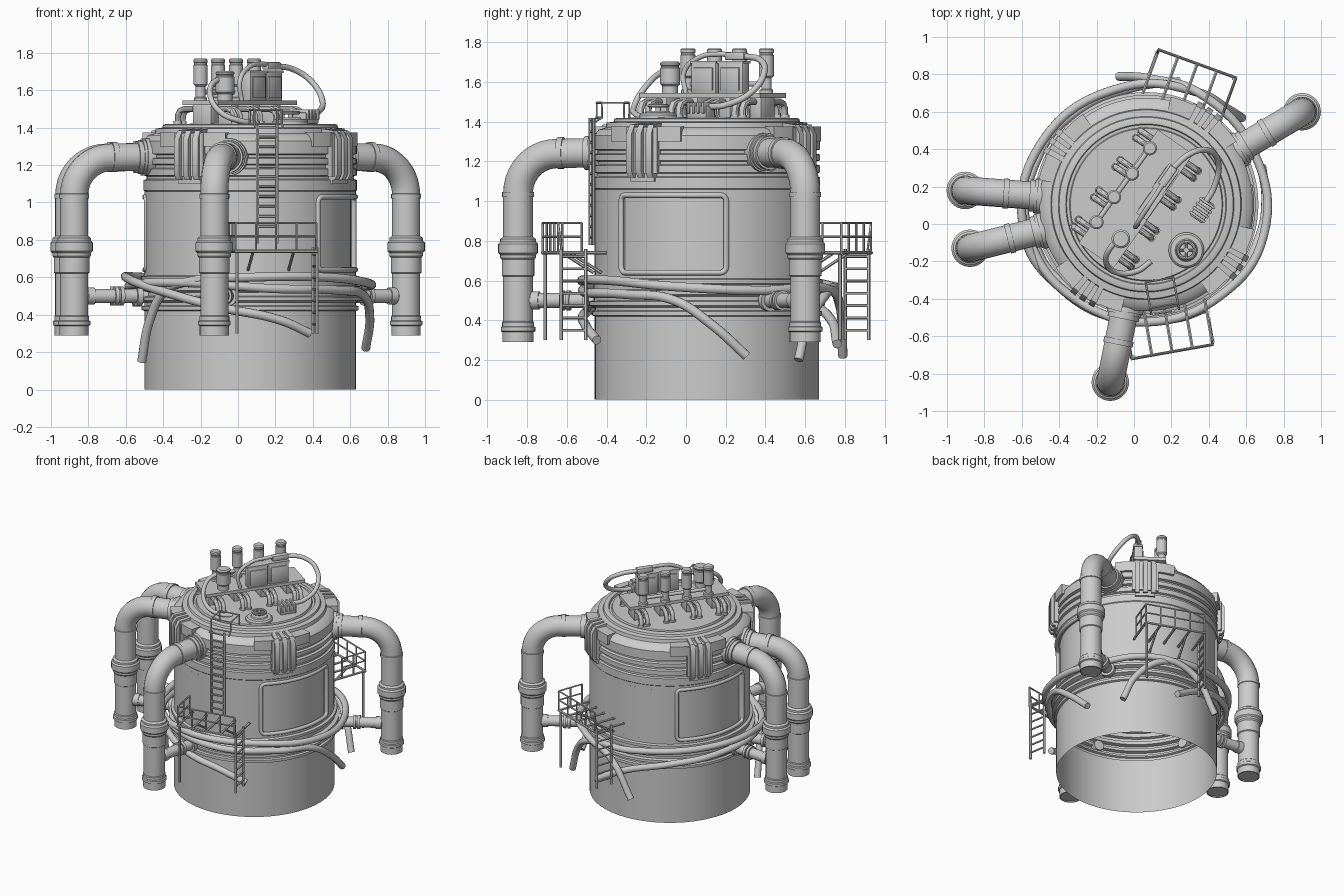
import bpy, bmesh
from math import sin, cos, radians, pi
from mathutils import Vector, Matrix

if "Cube" in bpy.data.objects:
    bpy.data.objects.remove(bpy.data.objects["Cube"])

C = Vector((0.065, 0.105, 0))            # axis of the vessel


def add(name, bm):
    bmesh.ops.recalc_face_normals(bm, faces=bm.faces)
    me = bpy.data.meshes.new(name)
    bm.to_mesh(me)
    bm.free()
    ob = bpy.data.objects.new(name, me)
    bpy.context.collection.objects.link(ob)
    return ob


def P(a, d, z, t=0.0):
    """Point at angle a, distance d from the axis, t sideways."""
    a = radians(a)
    return C + Vector((d * cos(a) - t * sin(a), d * sin(a) + t * cos(a), z))


def lathe(name, prof, a0=0, a1=360, o=C, seg=96, closed=False):
    bm = bmesh.new()
    full = a1 - a0 >= 360
    n = max(3, round(seg * (a1 - a0) / 360))
    rows = []
    for i in range(n if full else n + 1):
        a = radians(a0 + (a1 - a0) * i / n)
        rows.append([bm.verts.new((o.x + r * cos(a), o.y + r * sin(a), o.z + z)) for r, z in prof])
    m = len(prof)
    for i in range(n):
        A, B = rows[i], rows[(i + 1) % len(rows)]
        for j in range(m if closed else m - 1):
            k = (j + 1) % m
            bm.faces.new((A[j], B[j], B[k], A[k]))
    if closed and not full:
        bm.faces.new(rows[0])
        bm.faces.new(rows[-1])
    bmesh.ops.remove_doubles(bm, verts=bm.verts, dist=1e-5)
    return add(name, bm)


def band(name, r0, r1, z0, z1, a0, a1):
    return lathe(name, [(r0, z0), (r1, z0), (r1, z1), (r0, z1)], a0, a1, closed=True)


def cyl(name, p0, p1, r, seg=24):
    p0, p1 = Vector(p0), Vector(p1)
    d = p1 - p0
    M = Matrix.Translation((p0 + p1) / 2) @ d.to_track_quat('Z', 'Y').to_matrix().to_4x4()
    bm = bmesh.new()
    bmesh.ops.create_cone(bm, cap_ends=True, segments=seg, radius1=r, radius2=r, depth=d.length, matrix=M)
    return add(name, bm)


def box(name, c, size, deg=0, bev=0.0):
    bm = bmesh.new()
    M = Matrix.Translation(c) @ Matrix.Rotation(radians(deg), 4, 'Z') @ Matrix.Diagonal((*size, 1))
    bmesh.ops.create_cube(bm, size=1, matrix=M)
    if bev:
        bmesh.ops.bevel(bm, geom=bm.edges[:], offset=bev, segments=2, profile=0.5, affect='EDGES')
    return add(name, bm)


def tube(name, pts, r, smooth=True, cyclic=False, res=4):
    cu = bpy.data.curves.new(name, 'CURVE')
    cu.dimensions, cu.bevel_depth, cu.bevel_resolution = '3D', r, res
    cu.use_fill_caps, cu.resolution_u = True, 8
    sp = cu.splines.new('BEZIER' if smooth else 'POLY')
    P_ = sp.bezier_points if smooth else sp.points
    P_.add(len(pts) - 1)
    for q, p in zip(P_, pts):
        if smooth:
            q.co = p
            q.handle_left_type = q.handle_right_type = 'AUTO'
        else:
            q.co = (*p, 1)
    sp.use_cyclic_u = cyclic
    tmp = bpy.data.objects.new(name, cu)
    bpy.context.collection.objects.link(tmp)
    bpy.context.view_layer.update()
    me = bpy.data.meshes.new_from_object(tmp.evaluated_get(bpy.context.evaluated_depsgraph_get()))
    bpy.data.objects.remove(tmp)
    bpy.context.collection.objects.link(bpy.data.objects.new(name, me))


# Vessel: open skirt with ring stack, middle wall, grooved head and lid
lathe("skirt", [(.565, 0), (.565, .42), (.58, .425), (.58, .445), (.565, .45), (.565, .465), (.595, .475), (.595, .495),
                (.57, .50), (.57, .52), (.6, .53), (.6, .55), (.572, .555), (.572, .58), (.585, .585), (.585, .605),
                (.565, .61), (.565, .64), (.53, .64)])
lathe("head", [(.53, 1.03), (.565, 1.03), (.565, 1.06), (.57, 1.065), (.57, 1.12), (.555, 1.125), (.555, 1.14),
               (.57, 1.145), (.57, 1.18), (.55, 1.185), (.55, 1.2), (.57, 1.205), (.57, 1.235), (.55, 1.24),
               (.55, 1.255), (.57, 1.26), (.57, 1.33), (.545, 1.36), (.51, 1.37), (.505, 1.395), (.47, 1.4),
               (.465, 1.415), (.45, 1.42), (.43, 1.42), (.425, 1.405), (.41, 1.405), (.405, 1.42), (0, 1.425)])
for a in (10, 190):
    band("middle_wall", .53, .565, .64, 1.03, a, a + 120)
    band("window_panel", .53, .538, .64, 1.03, a - 60, a)
    # rounded window frame
    w, h, k, pts = 30, .195, .03, []
    for sx, sz, s in ((1, 1, 0), (-1, 1, 90), (-1, -1, 180), (1, -1, 270)):
        arc = []
        for i in range(5):
            q = radians(s + i * 22.5)
            arc.append((sx * (w - 3) + 3 * cos(q), .835 + sz * (h - k) + k * sin(q)))
        pts += arc
        if s in (0, 180):
            e = arc[-1][0]
            pts += [(e - (e + e) * i / 10, arc[-1][1]) for i in range(1, 10)]
    tube("window_frame", [P(a - 30 + q, .563, z) for q, z in pts], .014, False, True)

# Head clamps with three ribs and side collars
for a in (-34, 56, 146, 236):
    band("clamp_collar", .48, .59, 1.3, 1.375, a - 21, a + 21)
    band("clamp_plate", .54, .597, 1.14, 1.37, a - 9, a + 9)
    band("clamp_foot", .54, .585, 1.1, 1.14, a - 7, a + 7)
    for t in (-5.5, 0, 5.5):
        lathe("clamp_rib", [(.56, 1.12), (.6, 1.12), (.618, 1.15), (.618, 1.34), (.59, 1.385), (.5, 1.395), (.5, 1.36)],
              a + t - 1.6, a + t + 1.6, seg=200, closed=True)

# Four bent feed pipes with collars and lower branches
for a in (30.7, 175.6, 194, 258.6):
    path = [(.97, .3)] + [(.77 + .2 * cos(i * pi / 20), 1.04 + .2 * sin(i * pi / 20)) for i in range(11)] + [(.5, 1.245)]
    tube("feed_pipe", [P(a, d, z) for d, z in path], .075, False, res=6)
    lathe("feed_pipe_collars", [(.07, .29), (.078, .29), (.078, .34), (.087, .345), (.087, .365), (.08, .37), (.08, .39),
                                (.075, .395), (.075, .62), (.082, .625), (.082, .705), (.09, .715), (.09, .73),
                                (.1, .74), (.1, .785), (.09, .795), (.09, .81), (.075, .82), (.075, 1.02),
                                (.08, 1.022), (.08, 1.045), (.075, 1.047)], o=P(a, .97, 0), seg=32)
    for d0, d1, r in ((.5, .585, .1), (.585, .6, .092), (.6, .625, .085), (.735, .765, .08)):
        cyl("feed_pipe_flange", P(a, d0, 1.243), P(a, d1, 1.243), r, 32)
    cyl("branch_pipe", P(a, .55, .5), P(a, .95, .5), .038)
    for d0, d1, r in ((.6, .63, .055), (.7, .72, .05), (.73, .75, .05), (.86, .9, .045)):
        cyl("branch_flange", P(a, d0, .5), P(a, d1, .5), r)

# Loose hoses wound round the ring stack
hoses = [[(300, .64, .3), (285, .63, .37), (255, .63, .44), (225, .64, .52), (195, .67, .59), (150, .65, .6),
          (100, .64, .57), (65, .66, .53), (50, .67, .4), (42, .69, .2)],
         [(203, .63, .15), (211, .63, .36), (222, .62, .52), (240, .63, .58), (270, .63, .6), (310, .63, .6), (345, .65, .57),
          (385, .64, .55), (425, .66, .56), (447, .67, .48), (462, .7, .22)],
         [(18, .65, .22), (2, .64, .38), (-15, .63, .5), (-40, .62, .53), (-80, .62, .54), (-120, .63, .57),
          (-165, .65, .56), (-205, .63, .52), (-235, .62, .48), (-265, .63, .4), (-285, .68, .28)]]
for hs in hoses:
    tube("hose", [P(*q) for q in hs], .024)

# Two service platforms with railing, leg and ladder
def bars(name, a, lst, r=.007):
    for (t0, d0, z0), (t1, d1, z1) in lst:
        cyl(name, P(a, d0, z0, t0), P(a, d1, z1, t1), r, 6)


for a in (280, 70):
    ts = [-.22 + .11 * i for i in range(5)]
    bars("platform_beam", a, [((t, .8, .74), (t, .55, .74)) for t in ts] + [((-.225, .8, .74), (.225, .8, .74))], .009)
    bars("platform_brace", a, [((t, .72, .74), (t, .56, .64)) for t in (-.11, .11)], .008)
    bars("railing", a, [((t, .8, .74), (t, .8, .89)) for t in ts]
         + [((-.22, .8, z), (.22, .8, z)) for z in (.82, .89)]
         + [((-.22, .8, z), (-.22, .6, z)) for z in (.82, .89)]
         + [((-.22, d, .74), (-.22, d, .89)) for d in (.6, .7)]
         + [((.22, .8, .89), (.22, .78, .74))], .006)
    bars("platform_leg", a, [((-.21, .79, .3), (-.21, .79, .74))], .009)
    bars("platform_ladder", a, [((.225, d, .3), (.225, d, .76)) for d in (.66, .785)], .009)
    bars("ladder_rung", a, [((.225, .66, .35 + .062 * i), (.225, .785, .35 + .062 * i)) for i in range(7)])

# Tall wall ladder with handrail hoop at the top
for t in (-.052, .052):
    bars("wall_ladder_rail", 279, [((t, .585, .78), (t, .585, 1.42))], .009)
bars("wall_ladder_rung", 279, [((-.052, .585, .82 + .053 * i), (.052, .585, .82 + .053 * i)) for i in range(12)])
for t in (-.075, .075):
    tube("ladder_hoop", [P(280, d, z, t) for d, z in ((.585, 1.4), (.55, 1.42), (.55, 1.495), (.41, 1.495), (.41, 1.41))],
         .006, False, res=1)
bars("ladder_hoop_bar", 280, [((-.075, d, z), (.075, d, z)) for d, z in ((.55, 1.495), (.55, 1.42), (.41, 1.495))], .006)

# Lid equipment: raised deck on blocks, turned to the clamp axis
R = 55
def D(d, n, z):
    a = radians(R)
    return Vector((.01 + d * cos(a) + n * sin(a), .135 + d * sin(a) - n * cos(a), z))


box("deck", D(0, 0, 1.532), (.74, .23, .024), R)
for d in (-.29, -.1, .1, .29):
    box("deck_block", D(d, -.02, 1.47), (.07, .12, .11), R, .005)
    for s in (-1, 1):
        for e in (-.023, .023):
            tube("elbow_pipe", [D(d + e, s * n, z) for n, z in
                 ((.08, 1.5), (.14, 1.5), (.17, 1.49), (.185, 1.465), (.187, 1.415))], .017, False, res=3)
            cyl("elbow_foot", D(d + e, s * .187, 1.415), D(d + e, s * .187, 1.435), .022, 12)

# Tall canisters, linked by a pipe, plus one wide canister
cans = [(.085, .405), (-.01, .27), (-.107, .144), (-.2, .01)]
for x, y in cans:
    lathe("canister", [(0, 1.54), (.034, 1.54), (.034, 1.56), (.026, 1.565), (.026, 1.62), (.037, 1.63), (.037, 1.735),
                       (.034, 1.738), (.034, 1.745), (.038, 1.75), (.038, 1.763), (.03, 1.77), (0, 1.77)],
          o=Vector((x, y, 0)), seg=24)
cyl("canister_link", (*cans[0], 1.59), (*cans[3], 1.59), .013, 12)
lathe("wide_canister", [(0, 1.54), (.04, 1.54), (.04, 1.58), (.05, 1.59), (.05, 1.67), (.046, 1.675), (.046, 1.682),
                        (.05, 1.687), (.05, 1.695), (.04, 1.703), (0, 1.703)], o=Vector((-.07, -.08, 0)), seg=28)

# Two cabinets with door panels and top valves
for x, y in ((.17, .24), (.085, .105)):
    box("cabinet", Vector((x, y, 1.62)), (.15, .06, .155), R, .006)
    for s in (-1, 1):
        box("cabinet_door", Vector((x + s * .031 * sin(radians(R)), y - s * .031 * cos(radians(R)), 1.615)),
            (.115, .012, .115), R, .003)
    box("cabinet_lid", Vector((x, y, 1.7)), (.16, .068, .014), R)
box("top_valve", Vector((.18, .255, 1.73)), (.12, .045, .04), R, .008)

# Lid hoses and their plug
tube("lid_hose", [(.2, .29, 1.73), (.3, .375, 1.71), (.39, .395, 1.65), (.45, .33, 1.55), (.43, .2, 1.485), (.38, .11, 1.475)], .016)
tube("lid_hose", [(.02, 0, 1.54), (.01, -.01, 1.65), (.06, .07, 1.725), (.12, .16, 1.74), (.18, .255, 1.735)], .013)
tube("lid_hose", [(-.07, -.08, 1.65), (-.12, -.12, 1.65), (-.15, -.2, 1.58), (-.09, -.26, 1.48), (.02, -.25, 1.435), (.09, -.2, 1.425)], .015)
box("plug", Vector((.365, .075, 1.45)), (.12, .08, .06), R, .006)
for i in range(4):
    q = (i - 1.5) * .03
    box("plug_rib", Vector((.365 + q * cos(radians(R)), .075 + q * sin(radians(R)), 1.47)), (.014, .1, .055), R, .003)

# Round hatch with hand wheel
H = Vector((.28, -.14, 0))
lathe("hatch", [(.095, 1.415), (.095, 1.435), (.085, 1.445), (.06, 1.447), (.055, 1.455), (0, 1.455)], o=H, seg=36)
lathe("hatch_wheel", [(.045 + .009 * cos(i * pi / 4), 1.48 + .009 * sin(i * pi / 4)) for i in range(8)], o=H, seg=28, closed=True)
for i in range(2):
    v = Vector((.045 * cos(i * pi / 2), .045 * sin(i * pi / 2), 0))
    z = Vector((0, 0, 1.48))
    cyl("wheel_spoke", H + z - v, H + z + v, .006, 8)
cyl("wheel_hub", H + Vector((0, 0, 1.45)), H + Vector((0, 0, 1.487)), .014, 12)

bpy.ops.object.select_all(action='SELECT')
bpy.context.view_layer.objects.active = bpy.context.collection.objects[0]
bpy.ops.object.shade_smooth_by_angle(angle=radians(35))
